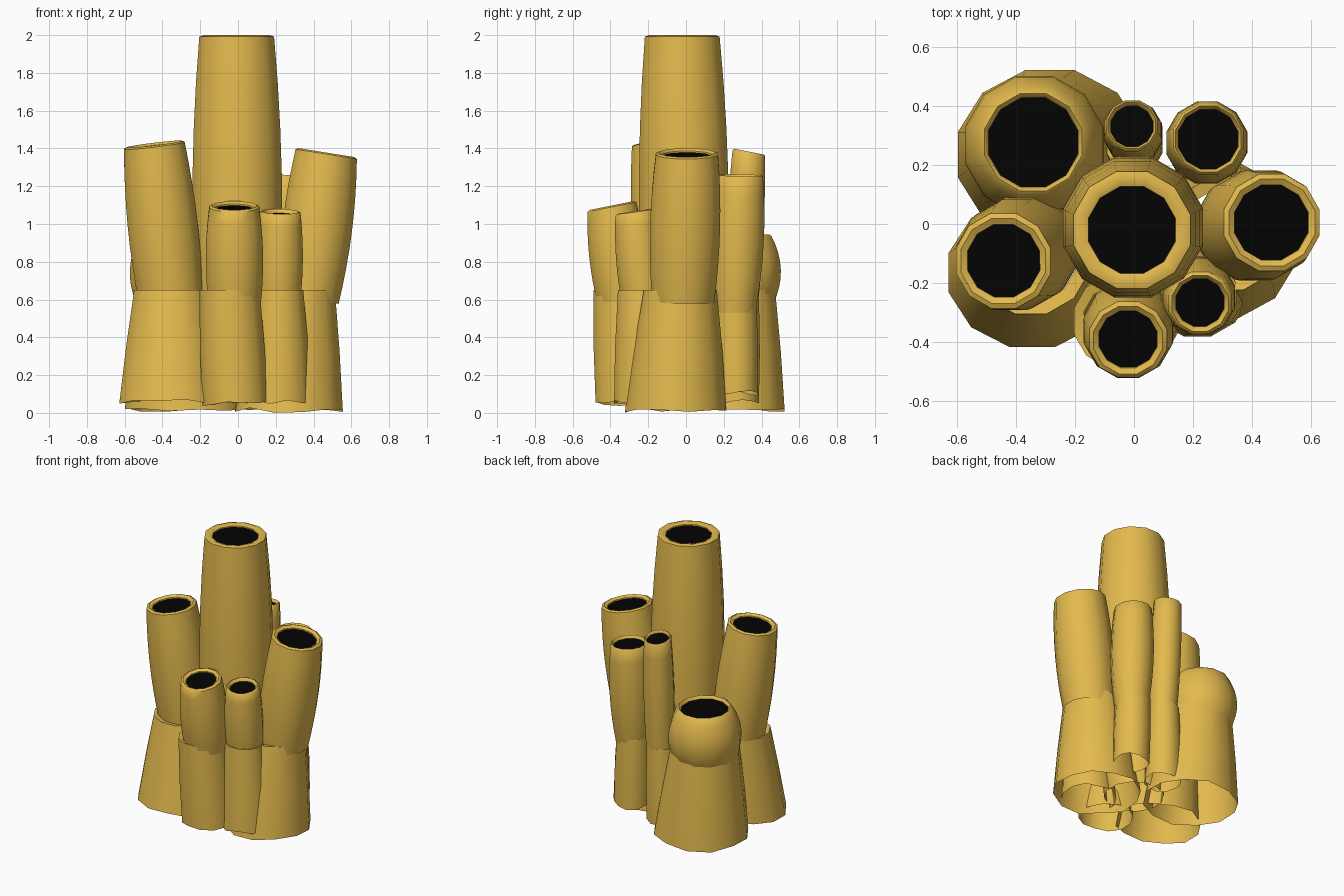
import bpy, bmesh, math, random
from mathutils import Vector

if "Cube" in bpy.data.objects:
    bpy.data.objects.remove(bpy.data.objects["Cube"])

random.seed(4)
SIDES = 12


def material(name, color):
    m = bpy.data.materials.new(name)
    m.diffuse_color = color
    m.use_nodes = True
    m.node_tree.nodes["Principled BSDF"].inputs["Base Color"].default_value = m.diffuse_color
    return m


YELLOW = material("sponge_yellow", (0.77, 0.49, 0.075, 1))
DARK = material("dark_hollow", (0.001, 0.001, 0.001, 1))


def ring(bm, centre, radius, normal, wave=0.0, stretch=1.0):
    """One cross-section, square to the given direction."""
    n = Vector(normal).normalized()
    turn = Vector((0, 0, 1)).rotation_difference(n)
    out = []
    for i in range(SIDES):
        a = 2 * math.pi * (i + 0.5) / SIDES
        p = Vector((radius * stretch * math.cos(a), radius * math.sin(a), 0))
        v = Vector(centre) + turn @ p
        v.z += random.uniform(0, wave)
        out.append(bm.verts.new(v))
    return out


def finish(bm, name, mat):
    me = bpy.data.meshes.new(name)
    bm.to_mesh(me)
    bm.free()
    me.materials.append(mat)
    ob = bpy.data.objects.new(name, me)
    bpy.context.collection.objects.link(ob)
    bpy.ops.object.select_all(action='DESELECT')
    ob.select_set(True)
    bpy.context.view_layer.objects.active = ob
    bpy.ops.object.shade_smooth_by_angle(angle=math.radians(50))


def loft(name, rings, mat=YELLOW):
    """Skin over (centre, radius, normal, wave, stretch) sections, ends open."""
    bm = bmesh.new()
    loops = [ring(bm, *r) for r in rings]
    for lo, hi in zip(loops, loops[1:]):
        for i in range(SIDES):
            j = (i + 1) % SIDES
            bm.faces.new((lo[i], lo[j], hi[j], hi[i]))
    finish(bm, name, mat)


def tube(name, bottom, top, radii, hole, tilt):
    """Bulging tube with a rolled rim and a dark mouth."""
    b, t = Vector(bottom), Vector(top)
    n = Vector((tilt[0], tilt[1], 1)).normalized()
    r0, r1, r2 = (r * 1.025 for r in radii)
    rings = []
    for k in range(9):
        u = k / 8
        # quadratic through bottom, middle and top radius
        r = r0*(1-u)*(1-2*u) + 4*r1*u*(1-u) + r2*u*(2*u-1)
        rings.append((b.lerp(t, u), r, Vector((0, 0, 1)).lerp(n, u), 0))
    rings.append((t + n*0.008, r2*0.55 + hole*0.45, n, 0))
    rings.append((t - n*0.004, hole, n, 0))
    rings.append((t - n*0.03, hole*0.98, n, 0))
    loft(name + "_tube", rings)
    bm = bmesh.new()
    bm.faces.new(ring(bm, t - n*0.012, hole, n))
    finish(bm, name + "_mouth", DARK)


# Upper tubes: bottom, top, (bottom, middle, top radius), hole radius, lean
tube("centre", (0, 0, 0.06), (-0.007, -0.02, 1.992), (0.19, 0.24, 0.2), 0.153, (0, 0))
tube("front_left", (-0.355, -0.08, 0.58), (-0.443, -0.125, 1.415), (0.172, 0.187, 0.163), 0.128, (-0.12, -0.05))
tube("right", (0.37, -0.015, 0.58), (0.467, 0.005, 1.37), (0.165, 0.187, 0.166), 0.132, (0.16, 0))
tube("back_right", (0.24, 0.26, 0.53), (0.252, 0.288, 1.25), (0.108, 0.138, 0.121), 0.105, (0.05, 0.02))
tube("back_small", (0, 0.29, 0.55), (-0.007, 0.333, 1.375), (0.09, 0.1, 0.089), 0.074, (0, 0.2))
tube("front", (-0.018, -0.33, 0.58), (-0.02, -0.392, 1.09), (0.14, 0.153, 0.133), 0.102, (0, -0.2))
tube("front_right", (0.215, -0.225, 0.58), (0.224, -0.268, 1.058), (0.115, 0.125, 0.108), 0.085, (0.02, -0.14))
tube("back_left", (-0.335, 0.26, 0.58), (-0.342, 0.277, 0.94), (0.205, 0.236, 0.178), 0.158, (0, 0.03))


# Flared base sleeves: top centre and radius, bottom centre and radius,
# top height, foot height, sideways stretch of the foot
SLEEVES = {
    "front_left": (-0.35, -0.105, 0.207, -0.345, -0.165, 0.262, 0.65, 0.045, 1.12),
    "right": (0.32, -0.03, 0.2, 0.27, -0.055, 0.278, 0.65, 0.0, 1.06),
    "front": (-0.045, -0.33, 0.165, -0.015, -0.305, 0.18, 0.65, 0.035, 1.0),
    "front_right": (0.22, -0.235, 0.13, 0.215, -0.205, 0.182, 0.65, 0.045, 1.0),
    "back_right": (0.23, 0.262, 0.115, 0.245, 0.262, 0.12, 0.6, 0.09, 1.0),
    "back_small": (-0.01, 0.29, 0.1, -0.02, 0.27, 0.12, 0.6, 0.04, 1.0),
    "back_left": (-0.325, 0.25, 0.23, -0.285, 0.235, 0.297, 0.65, 0.0, 1.09),
}
UP = (0, 0, 1)
for name, (tx, ty, tr, bx, by, br, zt, zb, st) in SLEEVES.items():
    top, foot = Vector((tx, ty, zt)), Vector((bx, by, zb))
    loft(name + "_base_sleeve", [
        (foot, br, UP, 0.03, st),
        (foot.lerp(top, 0.5), (br + tr) / 2 + 0.005, UP, 0, (1 + st) / 2),
        (top, tr, UP, 0),
        (top - Vector((0, 0, 0.01)), tr * 0.78, UP, 0),
    ])
